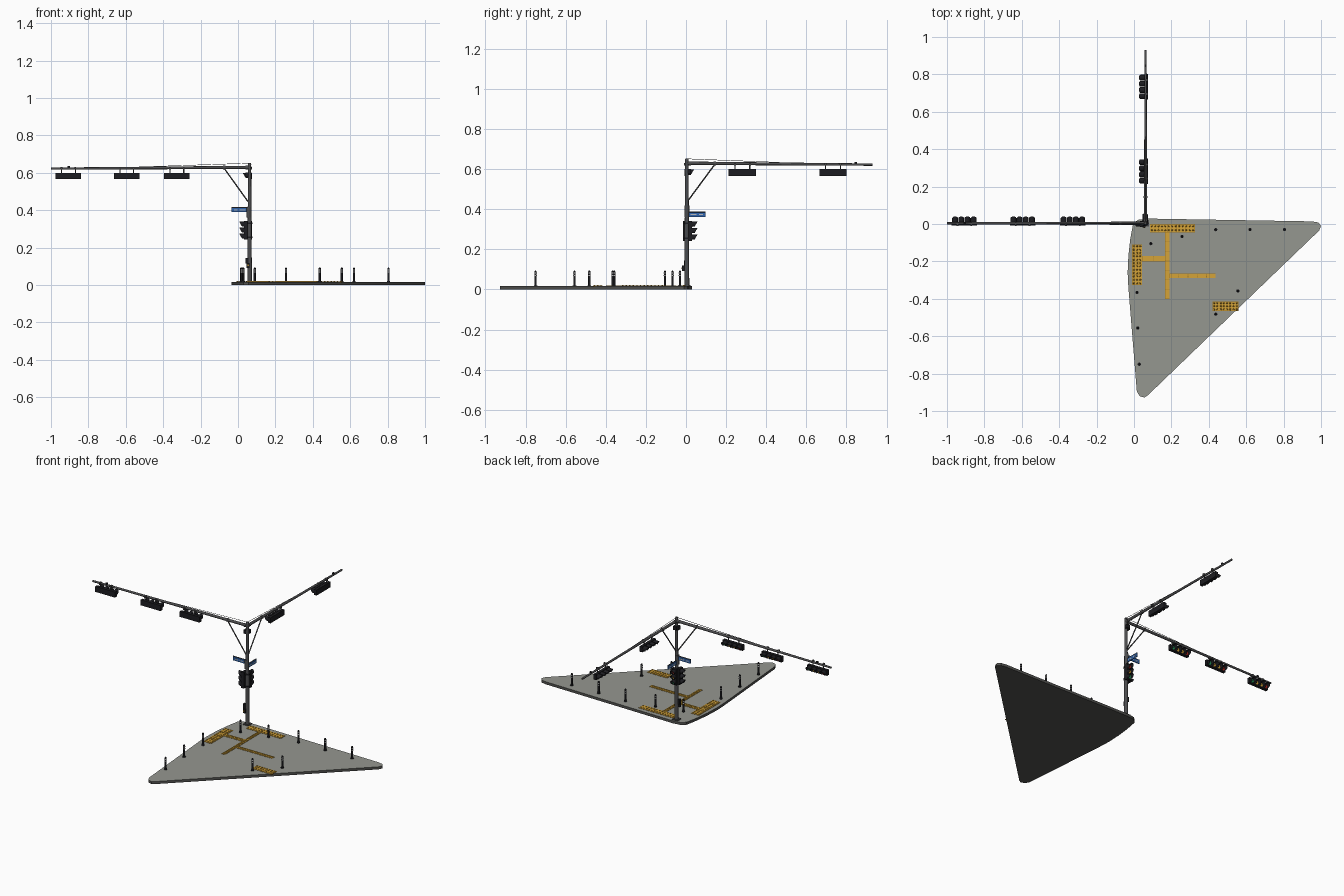
import bpy, bmesh, math
from mathutils import Vector, Matrix

old = bpy.data.objects.get("Cube")
if old:
    bpy.data.objects.remove(old, do_unlink=True)

# Colours
COLOURS = {
    "paving grey": (0.30, 0.31, 0.28),
    "curb dark grey": (0.085, 0.085, 0.08),
    "pole grey": (0.075, 0.075, 0.078),
    "signal black": (0.012, 0.012, 0.015),
    "amber yellow": (0.66, 0.37, 0.04),
    "ochre": (0.36, 0.19, 0.02),
    "lens red": (0.45, 0.02, 0.015),
    "lens green": (0.02, 0.3, 0.1),
    "sign blue": (0.03, 0.13, 0.42),
    "pale grey": (0.5, 0.5, 0.5),
}
NAMES = list(COLOURS)
MATS = []
for name, rgb in COLOURS.items():
    m = bpy.data.materials.new(name)
    m.use_nodes = True
    m.diffuse_color = (*rgb, 1)
    m.node_tree.nodes["Principled BSDF"].inputs["Base Color"].default_value = (*rgb, 1)
    MATS.append(m)
PAVE, CURB, POLE, BLACK, AMBER, OCHRE, RED, GREEN, BLUE, PALE = range(len(NAMES))


class Part:
    """Collects primitives into one mesh object."""

    def __init__(self):
        self.bm = bmesh.new()

    def paint(self, verts, mat):
        for f in {f for v in verts for f in v.link_faces}:
            f.material_index = mat

    def box(self, centre, size, mat):
        mtx = Matrix.Translation(centre) @ Matrix.Diagonal((*size, 1))
        self.paint(bmesh.ops.create_cube(self.bm, size=1, matrix=mtx)["verts"], mat)

    def rod(self, a, b, r1, mat, r2=None, sides=12):
        a, b = Vector(a), Vector(b)
        turn = (b - a).to_track_quat("Z", "Y").to_matrix().to_4x4()
        made = bmesh.ops.create_cone(
            self.bm, cap_ends=True, segments=sides, radius1=r1,
            radius2=r1 if r2 is None else r2, depth=(b - a).length,
            matrix=Matrix.Translation((a + b) / 2) @ turn)
        self.paint(made["verts"], mat)

    def hood(self, x, y, z, r, length):
        """Visor tunnel along +y, open below and cut back towards the bottom."""
        rings = []
        steps = 12
        for i in range(steps + 1):
            t = math.radians(-50 + 280 * i / steps)
            reach = length * (0.7 + 0.3 * math.sin(t))
            rings.append([self.bm.verts.new((x + q * math.cos(t), y + d, z + q * math.sin(t)))
                          for q, d in ((r, 0), (r, reach), (r * 0.88, reach), (r * 0.88, 0))])
        for p, q in zip(rings, rings[1:]):
            for k in range(3):
                f = self.bm.faces.new((p[k], p[k + 1], q[k + 1], q[k]))
                f.material_index = BLACK

    def mesh(self, name):
        bmesh.ops.recalc_face_normals(self.bm, faces=self.bm.faces[:])
        me = bpy.data.meshes.new(name)
        self.bm.to_mesh(me)
        self.bm.free()
        for m in MATS:
            me.materials.append(m)
        me.shade_smooth()
        me.set_sharp_from_angle(angle=math.radians(35))
        return me

    def place(self, name):
        return put(name, self.mesh(name))


def put(name, me, loc=(0, 0, 0), turn=0):
    ob = bpy.data.objects.new(name, me)
    ob.location = loc
    ob.rotation_euler.z = turn
    bpy.context.collection.objects.link(ob)
    return ob


# Traffic island slab
TOP = 0.016
outline = [(-0.005, 0), (0.02, 0.022), (0.07, 0.029), (0.95, 0.014), (0.985, 0.008),
           (1, -0.01), (0.99, -0.035), (0.075, -0.915), (0.055, -0.928), (0.03, -0.92),
           (0.015, -0.895), (-0.03, -0.34), (-0.034, -0.26), (-0.03, -0.17), (-0.02, -0.08)]
slab = Part()
face = slab.bm.faces.new([slab.bm.verts.new((x, y, 0)) for x, y in outline])
up = bmesh.ops.extrude_face_region(slab.bm, geom=[face])["geom"]
bmesh.ops.translate(slab.bm, vec=(0, 0, TOP), verts=[g for g in up if isinstance(g, bmesh.types.BMVert)])
slab.bm.normal_update()
for f in slab.bm.faces:
    f.material_index = PAVE if f.calc_center_median().z > TOP * 0.9 else CURB
slab.place("island_slab")


# Tactile paving: (x0, x1, y0, y1, domed)
def tactile(name, x0, x1, y0, y1, domed):
    p = Part()
    w, h = x1 - x0, y1 - y0
    p.box(((x0 + x1) / 2, (y0 + y1) / 2, TOP), (w, h, 0.003), OCHRE)
    nx, ny = max(1, round(w / 0.05)), max(1, round(h / 0.05))
    for i in range(nx):
        for j in range(ny):
            c = (x0 + w * (i + 0.5) / nx, y0 + h * (j + 0.5) / ny, TOP)
            p.box(c, (w / nx - 0.003, h / ny - 0.003, 0.005), AMBER)
    if domed:
        nx, ny = round(w / 0.018), round(h / 0.018)
        for i in range(nx):
            for j in range(ny):
                x, y = x0 + w * (i + 0.5) / nx, y0 + h * (j + 0.5) / ny
                p.rod((x, y, TOP + 0.002), (x, y, TOP + 0.005), 0.005, OCHRE, 0.003, 8)
    else:
        for k in (0.25, 0.5, 0.75):
            if w > h:
                p.box(((x0 + x1) / 2, y0 + h * k, TOP + 0.003), (w - 0.01, 0.003, 0.002), AMBER)
            else:
                p.box((x0 + w * k, (y0 + y1) / 2, TOP + 0.003), (0.003, h - 0.01, 0.002), AMBER)
    p.place(name)


tactile("tactile_pad_back", 0.085, 0.325, -0.045, 0.0, True)
tactile("tactile_pad_side", -0.01, 0.043, -0.325, -0.11, True)
tactile("tactile_pad_front", 0.42, 0.558, -0.465, -0.415, True)
tactile("guide_strip_long", 0.167, 0.19, -0.4, -0.045, False)
tactile("guide_strip_side", 0.043, 0.167, -0.2, -0.17, False)
tactile("guide_strip_front", 0.19, 0.437, -0.29, -0.265, False)

# Bollards with pale bands
post = Part()
post.rod((0, 0, 0), (0, 0, 0.004), 0.009, BLACK)
post.rod((0, 0, 0), (0, 0, 0.073), 0.0058, BLACK)
post.rod((0, 0, 0.073), (0, 0, 0.077), 0.0058, BLACK, 0.003)
for z in (0.05, 0.062):
    post.rod((0, 0, z), (0, 0, z + 0.005), 0.0062, PALE)
post = post.mesh("bollard")
for x, y in [(0.09, -0.105), (0.257, -0.067), (0.437, -0.03), (0.62, -0.03), (0.805, -0.03),
             (0.555, -0.358), (0.437, -0.482), (0.016, -0.366), (0.02, -0.556), (0.028, -0.75)]:
    put("bollard", post, (x, y, TOP))

# Mast
PX, PY = 0.062, 0.004
mast = Part()
mast.box((PX, PY, TOP + 0.003), (0.036, 0.036, 0.006), POLE)
mast.rod((PX, PY, TOP), (PX, PY, 0.15), 0.0125, POLE, 0.0115, 16)
mast.rod((PX, PY, 0.15), (PX, PY, 0.645), 0.0115, POLE, 0.0085, 16)
mast.rod((PX, PY, 0.645), (PX, PY, 0.653), 0.010, POLE, 0.006, 16)
mast.place("mast")

# Arms with brace, stay cable and clamps, running along +y in local space
for name, length, turn, drop in (("arm_side", 1.062, math.pi / 2, 0.136), ("arm_back", 0.926, 0, 0.14)):
    arm = Part()
    arm.rod((0, 0, 0.629), (0, length, 0.622), 0.0085, POLE, 0.0058)
    arm.rod((0, 0.008, 0.445), (0, drop, 0.624), 0.0035, POLE, sides=8)
    arm.rod((0, 0, 0.651), (0, length * 0.5, 0.633), 0.0012, POLE, sides=6)
    for y in (0.015, drop):
        arm.rod((0, y - 0.006, 0.628), (0, y + 0.006, 0.628), 0.0105, POLE)
    arm.box((0, length * 0.91, 0.631), (0.01, 0.012, 0.01), BLACK)
    arm.box((0, 0.012, 0.59), (0.022, 0.018, 0.022), BLACK)
    put(name, arm.mesh(name), (PX, PY, 0), turn)


# Signal heads, facing +y in local space
def signal(name, spots, r, body, lenses, reach, hangers=()):
    s = Part()
    s.box((0, 0, 0), body, BLACK)
    front = body[1] / 2
    for (x, z), mat in zip(spots, lenses):
        s.rod((x, front - 0.002, z), (x, front + 0.002, z), r * 0.82, mat, sides=16)
        s.hood(x, front, z, r, reach)
    for x in hangers:
        s.rod((x, -0.002, 0), (x, -0.002, 0.046), 0.0028, POLE, sides=8)
        s.box((x, -0.002, 0.041), (0.01, 0.018, 0.014), POLE)
    return s.mesh(name)


wide = signal("overhead_signal", [((i - 1.5) * 0.033, 0) for i in range(4)], 0.0155,
              (0.136, 0.018, 0.034), [RED, AMBER, AMBER, GREEN], 0.03, (-0.037, 0.037))
for x in (-0.907, -0.595, -0.327):
    put("overhead_signal_side", wide, (x, 0.001, 0.583))
for y in (0.281, 0.733):
    put("overhead_signal_back", wide, (PX + 0.003, y, 0.583), math.pi / 2)

tall = signal("mast_signal", [(0, (1 - i) * 0.032) for i in range(3)], 0.0145,
              (0.031, 0.018, 0.1), [RED, AMBER, GREEN], 0.026)
put("mast_signal_back", tall, (PX - 0.002, 0.022, 0.292))
put("mast_signal_side", tall, (0.042, PY - 0.004, 0.292), math.pi / 2)
brackets = Part()
for z in (0.255, 0.33):
    brackets.rod((PX, PY, z - 0.004), (PX, PY, z + 0.004), 0.015, BLACK)
brackets.place("signal_brackets")

# Street blades with blank pale panels, along +y in local space
for name, z, turn in (("blade_side", 0.4, math.pi / 2), ("blade_back", 0.373, 0)):
    b = Part()
    b.box((0, 0.05, z), (0.005, 0.086, 0.022), BLUE)
    for y, w in ((0.034, 0.03), (0.07, 0.02)):
        b.box((0, y, z), (0.007, w, 0.005), PALE)
    b.rod((0, 0, z + 0.014), (0, 0.093, z + 0.014), 0.0025, POLE, sides=8)
    b.rod((0, 0, z - 0.012), (0, 0, z + 0.018), 0.0125, POLE)
    put(name, b.mesh(name), (PX - 0.004, PY, 0), turn)

# Crossing push button boxes
button = Part()
button.box((PX - 0.014, PY - 0.006, 0.13), (0.014, 0.016, 0.03), BLACK)
button.box((PX - 0.008, PY - 0.016, 0.105), (0.016, 0.014, 0.026), BLACK)
button.rod((PX - 0.008, PY - 0.022, 0.105), (PX - 0.008, PY - 0.026, 0.105), 0.004, AMBER)
button.place("push_button_box")
